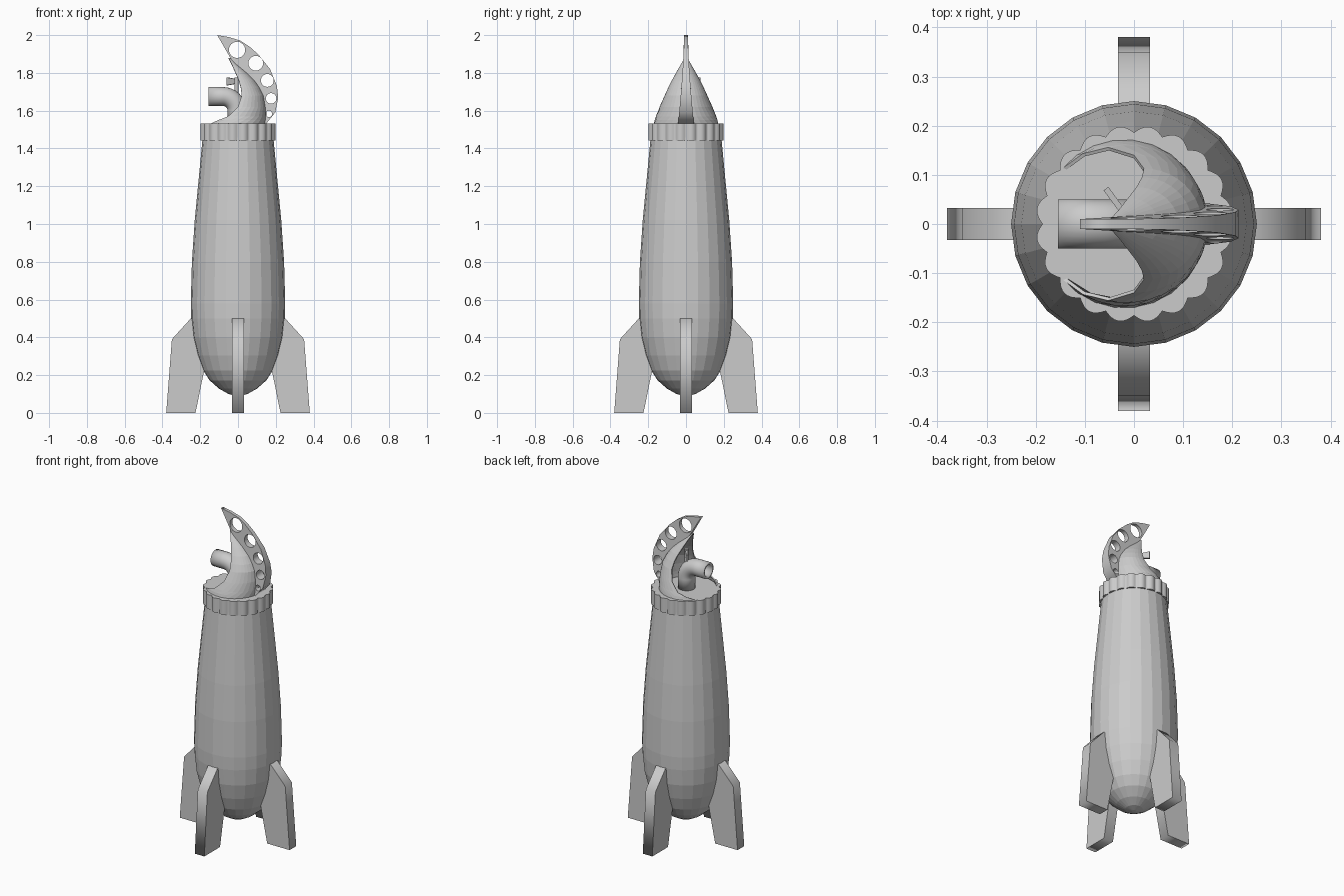
import bpy, bmesh
from math import sin, cos, pi, radians
from mathutils import Vector, Matrix

if "Cube" in bpy.data.objects:
    bpy.data.objects.remove(bpy.data.objects["Cube"])


def add_object(name, mesh):
    obj = bpy.data.objects.new(name, mesh)
    bpy.context.collection.objects.link(obj)
    return obj


def loft(name, rows, closed=True, thickness=0.0):
    """Skin equal-length rows of points with quads; optional inward wall."""
    bm = bmesh.new()
    vs = [[bm.verts.new(p) for p in row] for row in rows]
    n = len(rows[0])
    for a, b in zip(vs, vs[1:]):
        for j in range(n if closed else n - 1):
            k = (j + 1) % n
            bm.faces.new((a[j], a[k], b[k], b[j]))
    if closed and not thickness:
        bm.faces.new(vs[0][::-1])
        bm.faces.new(vs[-1])
    mesh = bpy.data.meshes.new(name)
    bm.to_mesh(mesh)
    bm.free()
    obj = add_object(name, mesh)
    if thickness:
        mod = obj.modifiers.new("wall", 'SOLIDIFY')
        mod.thickness = thickness
        mod.offset = -1
    return obj


def plate(name, loops, half, matrix):
    """Filled 2D outline (later loops are holes), extruded both ways."""
    curve = bpy.data.curves.new(name, 'CURVE')
    curve.dimensions = '2D'
    curve.fill_mode = 'BOTH'
    curve.extrude = half
    for loop in loops:
        s = curve.splines.new('POLY')
        s.points.add(len(loop) - 1)
        for p, (x, y) in zip(s.points, loop):
            p.co = (x, y, 0, 1)
        s.use_cyclic_u = True
    tmp = add_object("outline", curve)
    deps = bpy.context.evaluated_depsgraph_get()
    mesh = bpy.data.meshes.new_from_object(tmp.evaluated_get(deps))
    bpy.data.objects.remove(tmp)
    mesh.transform(matrix)
    bm = bmesh.new()
    bm.from_mesh(mesh)
    bmesh.ops.remove_doubles(bm, verts=bm.verts, dist=1e-5)
    bmesh.ops.recalc_face_normals(bm, faces=bm.faces)
    bm.to_mesh(mesh)
    bm.free()
    mesh.name = name
    return add_object(name, mesh)


def circle(cx, cy, r, n):
    return [(cx + r * cos(2 * pi * i / n), cy + r * sin(2 * pi * i / n)) for i in range(n)]


upright = Matrix.Rotation(pi / 2, 4, 'X')

# Body: 24-sided turned bullet shape
profile = [(.012, .09), (.05, .10), (.10, .128), (.15, .172), (.185, .225), (.215, .305),
           (.238, .40), (.248, .50), (.25, .58), (.244, .80), (.229, 1.02), (.208, 1.24), (.185, 1.48)]
loft("body", [[(x, y, z) for x, y in circle(0, 0, r, 24)] for r, z in profile])

# Four legs
leg = [(.225, 0), (.38, 0), (.35, .39), (.25, .50), (.20, .50), (.17, .27)]
for i in range(4):
    plate(f"leg_{i + 1}", [leg], .033, Matrix.Rotation(i * pi / 2, 4, 'Z') @ upright)

# Scalloped collar
scallops = []
for i in range(160):
    a = 2 * pi * i / 160
    r = .186 + .014 * abs(sin(10 * a))
    scallops.append((r * cos(a), r * sin(a)))
plate("collar", [scallops], .045, Matrix.Translation((0, 0, 1.487)))

# Hood: open shell, rows of (z, ridge x, centre x, half width, sweep angle)
hood = [(1.53, .148, -.020, .172, 140), (1.55, .150, -.018, .167, 121), (1.57, .151, -.015, .160, 103),
        (1.62, .149, .000, .140, 90), (1.68, .138, .020, .113, 90), (1.72, .118, .016, .095, 90),
        (1.76, .090, .005, .075, 90), (1.80, .050, -.012, .053, 90), (1.84, .002, -.030, .030, 90),
        (1.88, -.043, -.050, .008, 90)]
rows = []
for z, ridge, cx, w, sweep in hood:
    angles = [radians(sweep * (i / 10 - 1)) for i in range(21)]
    rows.append([(cx + (ridge - cx) * cos(t), w * sin(t), z) for t in angles])
loft("hood", rows, closed=False, thickness=.007)

# Crest: curved fin with five round holes, thicker toward the base
crest = [(-.11, 2.0), (-.05, 1.99), (.01, 1.972), (.06, 1.94), (.105, 1.90), (.17, 1.82), (.206, 1.73),
         (.213, 1.67), (.197, 1.59), (.148, 1.53), (.142, 1.53), (.144, 1.60), (.134, 1.67),
         (.085, 1.757), (-.003, 1.837), (-.035, 1.87)]
holes = [(-.005, 1.922, .043), (.094, 1.851, .039), (.155, 1.76, .034), (.175, 1.665, .028), (.164, 1.583, .017)]
fin = plate("crest", [crest] + [circle(*h, 24) for h in holes], 1, upright)
for v in fin.data.vertices:
    v.co.y *= .010 + .032 * ((2 - v.co.z) / .47) ** 1.5

# Hollow elbow spout
path = [(-.005, 1.53, 0)]
for i in range(9):
    a = i * pi / 16
    path.append((-.08 + .075 * cos(a), 1.60 + .075 * sin(a), a))
path.append((-.155, 1.675, pi / 2))
rings = [[(x + u * cos(a), v, z + u * sin(a)) for u, v in circle(0, 0, .05, 24)] for x, z, a in path]
spout = loft("spout", rings, thickness=.014)
for p in spout.data.polygons:
    p.use_smooth = True
bpy.context.view_layer.objects.active = spout
spout.select_set(True)
bpy.ops.object.shade_smooth_by_angle(angle=radians(35))

# Valve stem and tapered lever on top of the spout
loft("valve_stem", [[(x, y, z) for x, y in circle(-.008, .005, .011, 12)] for z in (1.67, 1.775)])
start, end = Vector((-.008, .005, 1.755)), Vector((-.057, .072, 1.755))
side = Vector((.067, .049, 0)).normalized() * .006
up = Vector((0, 0, 1))
loft("valve_lever", [[p - side - up * h, p - side + up * h, p + side + up * h, p + side - up * h]
                     for p, h in ((start, .012), (end, .021))])
